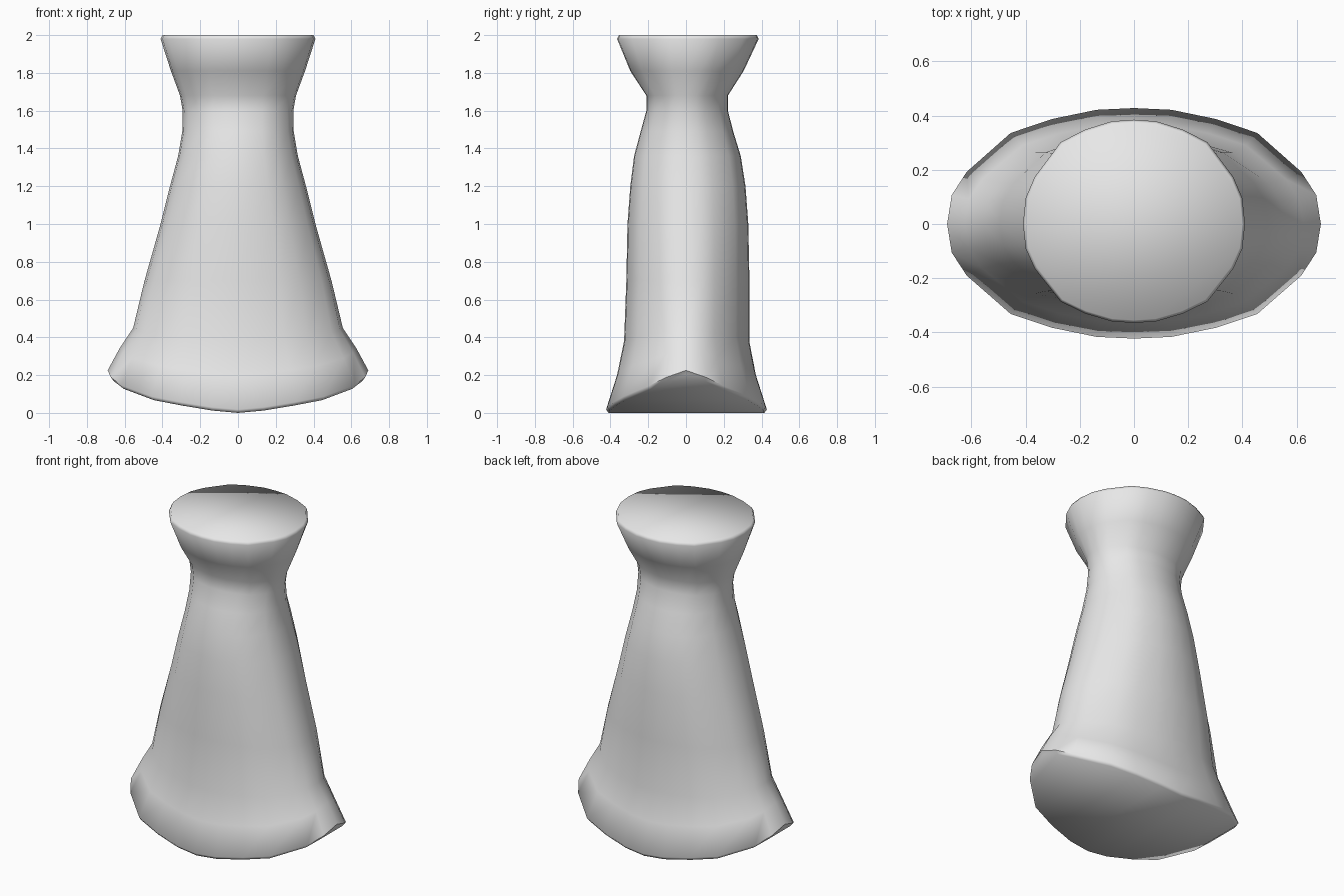
import bpy, bmesh, math

if "Cube" in bpy.data.objects:
    bpy.data.objects.remove(bpy.data.objects["Cube"])

# Quarter outline of the oval cross-section, from the side (+x) to the back (+y)
QUARTER = [(1, 0), (.975, .25), (.895, .45), (.66, .785), (.44, .905), (.2, .985), (0, 1)]
LOOP = (QUARTER + [(-x, y) for x, y in QUARTER[-2::-1]]
        + [(-x, -y) for x, y in QUARTER[1:]] + [(x, -y) for x, y in QUARTER[-2:0:-1]])
N = len(LOOP)

# Height of the lower rim, rising towards the sides (0 at front/back, 1 at sides)
RIM = [(0, 0), (.2, .06), (.44, .19), (.66, .33), (.895, .62), (.975, .82), (1, 1)]


def rise(u):
    for (a, p), (b, q) in zip(RIM, RIM[1:]):
        if u <= b + 1e-6:
            return p + (q - p) * (u - a) / (b - a)
    return 1


# Rings: half width, front y, back y, z at front/back, z at sides
RINGS = [
    (.675, -.41, .415, .0, .205),
    (.69, -.423, .428, .018, .225),
    (.625, -.365, .37, .2, .345),
    (.555, -.328, .335, .38, .45),
    (.495, -.316, .336, .70, .70),
    (.41, -.31, .33, 1.0, 1.0),
    (.36, -.295, .315, 1.2, 1.2),
    (.317, -.275, .29, 1.36, 1.36),
    (.295, -.24, .25, 1.49, 1.49),
    (.293, -.21, .222, 1.6, 1.6),
    (.307, -.21, .222, 1.68, 1.68),
    (.355, -.295, .305, 1.81, 1.81),
    (.41, -.365, .385, 1.98, 1.98),
    (.40, -.355, .375, 2.0, 2.0),
]

bm = bmesh.new()
rings = []
for w, front, back, z_mid, z_side in RINGS:
    rings.append([bm.verts.new((x * w, y * (back if y > 0 else -front),
                                z_mid + (z_side - z_mid) * rise(abs(x))))
                  for x, y in LOOP])

# Walls
for a, b in zip(rings, rings[1:]):
    for k in range(N):
        j = (k + 1) % N
        bm.faces.new((a[k], a[j], b[j], b[k]))

# Flat top and arched underside
bm.faces.new(rings[-1])
r = rings[0]
bm.faces.new((r[0], r[N - 1], r[1]))
for k in range(1, N // 2 - 1):
    bm.faces.new((r[k], r[N - k], r[N - k - 1], r[k + 1]))
h = N // 2
bm.faces.new((r[h - 1], r[h + 1], r[h]))
bmesh.ops.recalc_face_normals(bm, faces=bm.faces)

mesh = bpy.data.meshes.new("flared_body")
bm.to_mesh(mesh)
bm.free()
body = bpy.data.objects.new("flared_body", mesh)
bpy.context.collection.objects.link(body)

grey = bpy.data.materials.new("light grey")
grey.diffuse_color = (.8, .8, .8, 1)
grey.use_nodes = True
grey.node_tree.nodes["Principled BSDF"].inputs["Base Color"].default_value = grey.diffuse_color
mesh.materials.append(grey)

bpy.context.view_layer.objects.active = body
body.select_set(True)
bpy.ops.object.shade_smooth_by_angle(angle=math.radians(65))
